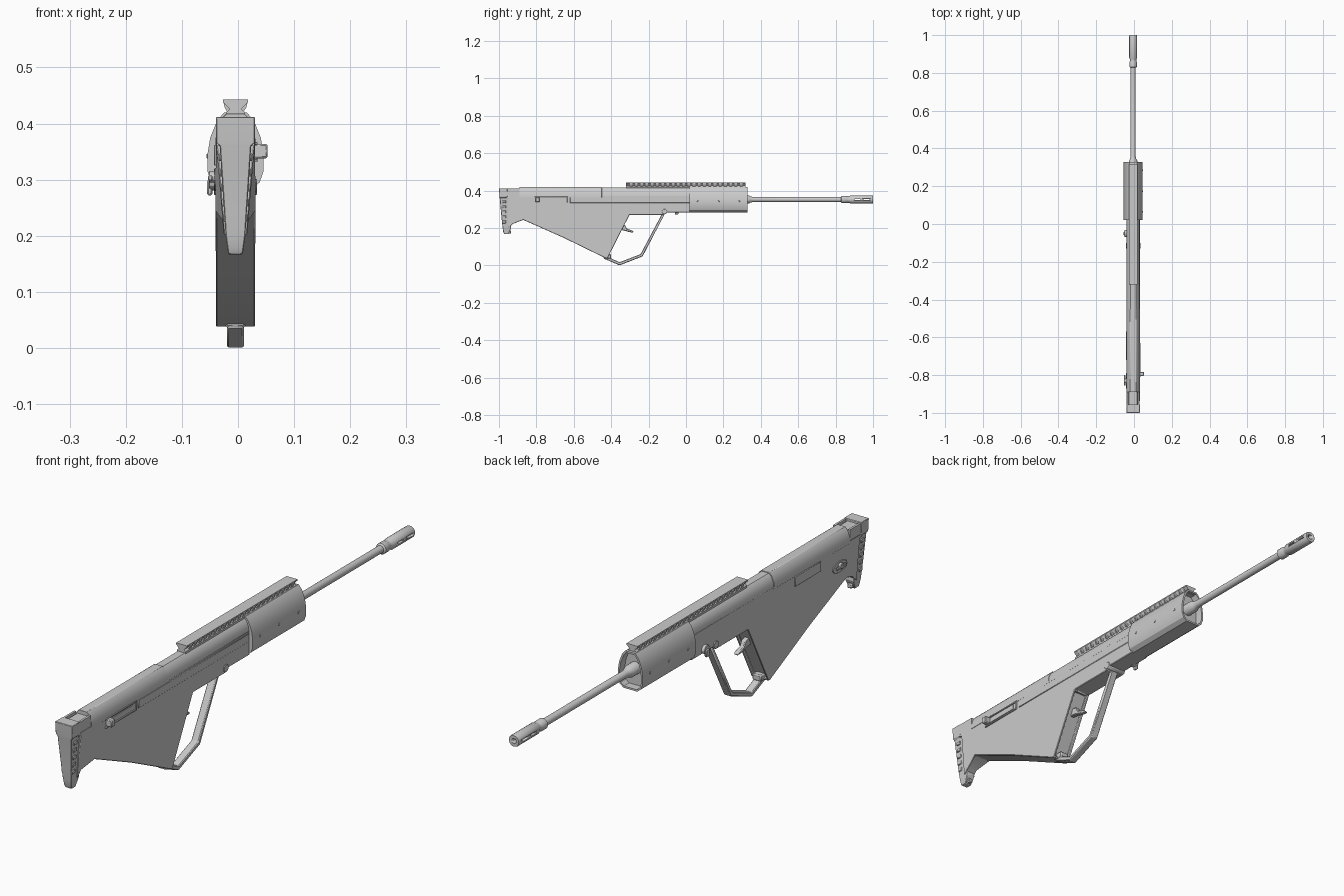
import bpy, bmesh, math
from mathutils import Vector

if "Cube" in bpy.data.objects:
    bpy.data.objects.remove(bpy.data.objects["Cube"])

CX = -0.0045     # centre line of the body
AXIS_Z = 0.352   # barrel axis height


def finish(name, bm, bevel=0.0, smooth=30):
    bmesh.ops.recalc_face_normals(bm, faces=bm.faces)
    me = bpy.data.meshes.new(name)
    bm.to_mesh(me)
    bm.free()
    ob = bpy.data.objects.new(name, me)
    bpy.context.collection.objects.link(ob)
    bpy.context.view_layer.objects.active = ob
    bpy.ops.object.select_all(action='DESELECT')
    ob.select_set(True)
    bpy.ops.object.shade_smooth_by_angle(angle=math.radians(smooth))
    if bevel:
        mod = ob.modifiers.new("Bevel", 'BEVEL')
        mod.width, mod.segments, mod.limit_method = bevel, 1, 'ANGLE'
    return ob


def loft(rings):
    bm = bmesh.new()
    loops = [[bm.verts.new(p) for p in r] for r in rings]
    n = len(loops[0])
    for a, b in zip(loops, loops[1:]):
        for i in range(n):
            bm.faces.new((a[i], a[(i + 1) % n], b[(i + 1) % n], b[i]))
    bm.faces.new(loops[0][::-1])
    bm.faces.new(loops[-1])
    bmesh.ops.recalc_face_normals(bm, faces=bm.faces)
    return bm


def side_prism(yz, x0, x1):
    return loft([[(x, y, z) for y, z in yz] for x in (x0, x1)])


def mirrored(half):
    """Half section (x >= 0, bottom to top) -> full section around CX."""
    return [(CX + x, z) for x, z in half] + [(CX - x, z) for x, z in reversed(half)]


def long_prism(half, y0, y1):
    return loft([[(x, y, z) for x, z in mirrored(half)] for y in (y0, y1)])


def box_bm(x, y, z):
    return side_prism([(y[0], z[0]), (y[1], z[0]), (y[1], z[1]), (y[0], z[1])], *x)


def box(name, x, y, z, bevel=0.0):
    return finish(name, box_bm(x, y, z), bevel)


def lathe(name, profile, n=20, x=CX, z=AXIS_Z):
    """Profile of (y, radius) turned around the barrel direction."""
    ang = [math.tau * i / n for i in range(n)]
    return finish(name, loft([[(x + r * math.cos(a), y, z + r * math.sin(a)) for a in ang]
                              for y, r in profile]))


def sink(bm, direction, min_area, inset, depth):
    """Inset the big faces looking in a direction and push them in."""
    d = Vector(direction).normalized()
    bm.normal_update()
    fs = [f for f in bm.faces if f.normal.dot(d) > 0.95 and f.calc_area() > min_area]
    bmesh.ops.inset_region(bm, faces=fs, thickness=inset)
    ext = bmesh.ops.extrude_discrete_faces(bm, faces=fs)['faces']
    for f in ext:
        bmesh.ops.translate(bm, verts=f.verts, vec=d * -depth)


def cut(target, cutter):
    cutter.hide_render = True
    cutter.hide_viewport = False
    cutter.display_type = 'WIRE'
    mod = target.modifiers.new("Cut", 'BOOLEAN')
    mod.object, mod.operation, mod.solver = cutter, 'DIFFERENCE', 'EXACT'
    bpy.context.view_layer.objects.active = target
    bpy.ops.object.modifier_apply(modifier=mod.name)
    bpy.data.objects.remove(cutter)


# Stock, grip and lower receiver in one side profile
stock_profile = [(-0.95, 0.372), (-0.95, 0.20), (-0.925, 0.222), (-0.87, 0.243),
                 (-0.66, 0.15), (-0.43, 0.038), (-0.42, 0.038), (-0.302, 0.27), (-0.117, 0.27),
                 (-0.11, 0.283), (0.025, 0.283), (0.025, 0.372)]
bm = side_prism(stock_profile, CX - 0.035, CX + 0.035)
for v in bm.verts:                       # rear toe narrows towards the butt
    if v.co.y < -0.9 and v.co.z < 0.3:
        v.co.x = CX + (v.co.x - CX) * 0.6
sink(bm, (0, 0.235, -0.12), 0.01, 0.008, 0.012)
finish("stock_body", bm, 0.002)

# Butt pad, narrowing downwards
butt = [(0.412, -1.0, -0.955, 0.035), (0.366, -0.997, -0.955, 0.0345), (0.36, -0.996, -0.945, 0.028),
        (0.24, -0.985, -0.94, 0.02), (0.20, -0.98, -0.935, 0.0175),
        (0.178, -0.977, -0.945, 0.0145), (0.167, -0.972, -0.95, 0.013)]
finish("butt_pad", loft([[(CX - w, a, z), (CX + w, a, z), (CX + w, b, z), (CX - w, b, z)]
                         for z, a, b, w in butt]), 0.0015)
for i in range(5):
    z = 0.225 + i * 0.027
    w = 0.0225 + i * 0.002
    box(f"pad_rib_{i}", (CX - w, CX + w), (-0.982, -0.962), (z, z + 0.014), 0.002)
box("pad_latch", (CX - 0.009, CX + 0.009), (-0.962, -0.935), (0.17, 0.187), 0.003)

# Upper receiver and cheek cover
finish("rear_neck", long_prism([(0.034, 0.36), (0.032, 0.38), (0.021, 0.404)], -0.96, -0.88))
finish("cheek_cover", long_prism([(0.036, 0.362), (0.0345, 0.385), (0.026, 0.408), (0.016, 0.418)],
                                 -0.89, -0.45), 0.001)
finish("upper_receiver", long_prism([(0.035, 0.36), (0.0335, 0.385), (0.025, 0.406), (0.014, 0.415)],
                                    -0.45, 0.025))
for s in (-1, 1):                        # thin fins along the top of the butt
    x = CX + s * 0.03
    box(f"butt_fin_{s}", (x - 0.004, x + 0.004), (-0.96, -0.89), (0.37, 0.41))
box("side_ledge", (CX + 0.03, CX + 0.037), (-0.62, 0.02), (0.333, 0.364), 0.002)

# Handguard with hollow front
bm = long_prism([(0.028, 0.283), (0.043, 0.295), (0.05, 0.315), (0.05, 0.345), (0.045, 0.375),
                 (0.033, 0.405), (0.02, 0.42)], 0.02, 0.328)
sink(bm, (0, 1, 0), 0.005, 0.007, 0.03)
finish("handguard", bm)
for s in (-1, 1):
    for i, y in enumerate((0.06, 0.17, 0.28)):
        x = CX + s * 0.0495
        box(f"handguard_pin_{s}_{i}", (x - 0.002, x + 0.002), (y, y + 0.008), (0.338, 0.346), 0.001)

# Sight rail with teeth
finish("top_rail", long_prism([(0.017, 0.412), (0.017, 0.42), (0.01, 0.426), (0.022, 0.438),
                               (0.022, 0.443)], -0.32, 0.318))
for i in range(22):
    y = -0.3 + i * 0.028
    finish(f"rail_tooth_{i}", long_prism([(0.015, 0.422), (0.019, 0.428), (0.0215, 0.438)],
                                         y, y + 0.014))

# Barrel and slotted muzzle
lathe("barrel", [(0.28, 0.022), (0.335, 0.022), (0.345, 0.0165), (0.36, 0.0135), (0.86, 0.0135)])
muzzle = lathe("muzzle_device", [(0.828, 0.014), (0.832, 0.02), (0.856, 0.02), (0.862, 0.0175),
                                 (0.872, 0.0175), (0.88, 0.0215), (0.996, 0.0215), (1.0, 0.02)])
for y in (0.9, 0.95):
    cut(muzzle, box("slot_cutter", (CX - 0.03, CX + 0.03), (y, y + 0.032),
                    (AXIS_Z - 0.004, AXIS_Z + 0.004)))
bore = lathe("bore_cutter", [(0.96, 0.009), (1.02, 0.009)], 14)
cut(muzzle, bore)

# Trigger guard loop and trigger
guard = [(-0.108, 0.285), (-0.232, 0.048), (-0.355, 0.0), (-0.44, 0.036),
         (-0.43, 0.05), (-0.355, 0.017), (-0.243, 0.06), (-0.127, 0.278)]
finish("trigger_guard", side_prism(guard, CX - 0.015, CX + 0.015), 0.003)
trigger = [(-0.35, 0.22), (-0.325, 0.214), (-0.315, 0.195), (-0.285, 0.186), (-0.28, 0.176),
           (-0.3, 0.177), (-0.335, 0.187), (-0.365, 0.19)]
finish("trigger", side_prism(trigger, CX - 0.009, CX + 0.009), 0.003)
box("guard_foot", (CX - 0.018, CX + 0.018), (-0.44, -0.40), (0.036, 0.06), 0.004)

# Right side: slot frame and charging handle
xr = CX + 0.035
for i, (y, z) in enumerate((((-0.81, -0.63), (0.332, 0.337)), ((-0.81, -0.63), (0.362, 0.367)),
                            ((-0.635, -0.63), (0.332, 0.367)))):
    box(f"slot_frame_{i}", (xr - 0.01, xr + 0.004), y, z, 0.001)
box("charging_slide", (xr - 0.01, xr + 0.002), (-0.80, -0.65), (0.341, 0.358))
box("charging_handle", (xr - 0.01, 0.053), (-0.805, -0.783), (0.338, 0.364), 0.003)

# Left side: port cover, sling stud and safety lever
xl = CX - 0.035
box("port_cover", (xl - 0.003, xl + 0.01), (-0.72, -0.57), (0.325, 0.362), 0.0015)


def side_disc(name, y, z, ry, rz, x0, x1, n=12):
    pts = [(y + ry * math.cos(math.tau * i / n), z + rz * math.sin(math.tau * i / n)) for i in range(n)]
    finish(name, side_prism(pts, x0, x1), 0.001)


side_disc("sling_plate", -0.83, 0.3, 0.042, 0.02, xl - 0.003, xl + 0.01, 16)
side_disc("sling_stud", -0.83, 0.305, 0.012, 0.01, xl - 0.012, xl)
box("sling_bar", (xl - 0.014, xl - 0.006), (-0.855, -0.80), (0.298, 0.308), 0.002)
side_disc("safety_hub", -0.05, 0.297, 0.018, 0.016, xl - 0.012, xl + 0.01)
box("safety_lever", (xl - 0.016, xl - 0.006), (-0.06, -0.04), (0.272, 0.3), 0.003)
side_disc("guard_pivot", -0.115, 0.287, 0.014, 0.014, CX - 0.038, CX + 0.038)
